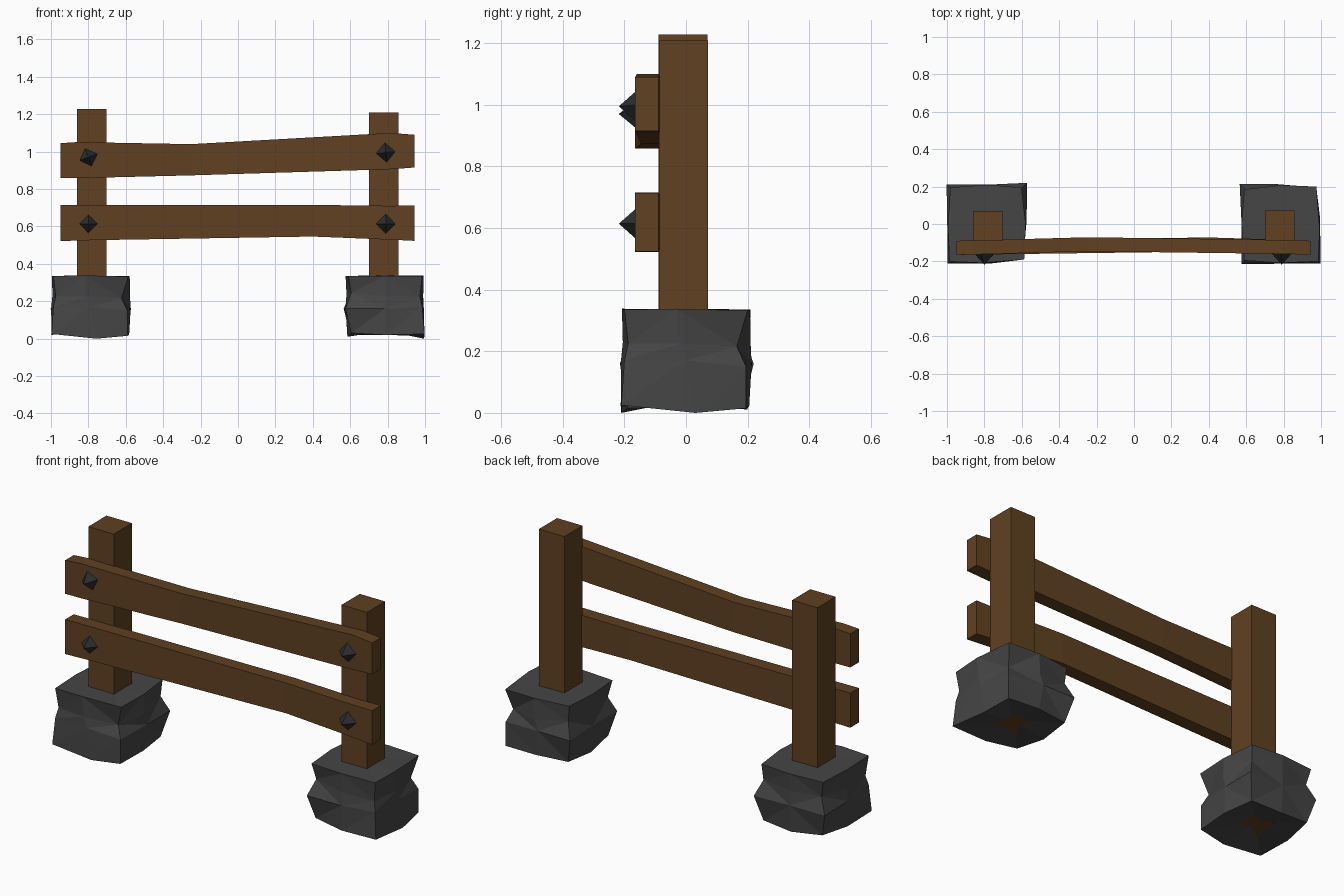
import bpy, bmesh, math
from mathutils import Matrix

if "Cube" in bpy.data.objects:
    bpy.data.objects.remove(bpy.data.objects["Cube"])


def material(name, rgb):
    m = bpy.data.materials.new(name)
    m.diffuse_color = (*rgb, 1)
    m.use_nodes = True
    m.node_tree.nodes["Principled BSDF"].inputs["Base Color"].default_value = m.diffuse_color
    return m


WOOD = material("wood", (0.115, 0.052, 0.015))
STONE = material("stone", (0.06, 0.06, 0.06))
IRON = material("iron", (0.024, 0.025, 0.027))


def finish(name, bm, mat):
    bmesh.ops.recalc_face_normals(bm, faces=bm.faces[:])
    me = bpy.data.meshes.new(name)
    bm.to_mesh(me)
    bm.free()
    me.materials.append(mat)
    ob = bpy.data.objects.new(name, me)
    bpy.context.collection.objects.link(ob)
    return ob


def loft(bm, rings):
    """Skin a list of closed rings and return the rings of vertices."""
    vs = [[bm.verts.new(p) for p in r] for r in rings]
    n = len(vs[0])
    for a, b in zip(vs, vs[1:]):
        for i in range(n):
            j = (i + 1) % n
            bm.faces.new((a[i], a[j], b[j], b[i]))
    return vs


# Posts
def post(name, x0, x1, y0, y1, top):
    bm = bmesh.new()
    vs = loft(bm, [[(x0, y0, z), (x1, y0, z), (x1, y1, z), (x0, y1, z)]
                   for z in (0.035, top)])
    for r in vs:
        bm.faces.new(r)
    finish(name, bm, WOOD)


post("left_post", -0.86, -0.703, -0.09, 0.07, 1.228)
post("right_post", 0.70, 0.857, -0.088, 0.072, 1.208)


# Rails: stations of (x, front y, bottom z, top z)
def rail(name, stations):
    bm = bmesh.new()
    vs = loft(bm, [[(x, y, lo), (x, y + 0.075, lo), (x, y + 0.075, hi), (x, y, hi)]
                   for x, y, lo, hi in stations])
    bm.faces.new(vs[0])
    bm.faces.new(vs[-1])
    finish(name, bm, WOOD)


rail("upper_rail", [(-0.95, -0.165, 0.858, 1.045), (-0.86, -0.163, 0.858, 1.051),
                    (-0.25, -0.146, 0.873, 1.04), (0.82, -0.16, 0.906, 1.10),
                    (0.943, -0.165, 0.915, 1.09)])
rail("lower_rail", [(-0.95, -0.165, 0.522, 0.715), (-0.8, -0.163, 0.526, 0.715),
                    (0.4, -0.147, 0.546, 0.715), (0.82, -0.16, 0.529, 0.71),
                    (0.943, -0.165, 0.523, 0.713)])

# Pointed iron studs
for name, x, z, turn in (("upper_left_stud", -0.80, 0.97, 20),
                         ("upper_right_stud", 0.79, 0.995, 5),
                         ("lower_left_stud", -0.80, 0.614, 0),
                         ("lower_right_stud", 0.79, 0.614, 0)):
    bm = bmesh.new()
    bmesh.ops.create_cone(bm, cap_ends=True, segments=4, radius1=0.053, radius2=0,
                          depth=0.06,
                          matrix=Matrix.Translation((x, -0.188, z))
                          @ Matrix.Rotation(math.radians(90), 4, 'X')
                          @ Matrix.Rotation(math.radians(turn), 4, 'Z'))
    finish(name, bm, IRON)

# Stone footings: eight-point rings with a notched neck below the rim
BOTTOM = [(-.21, -.212, .025), (.03, -.21, 0), (.195, -.19, .015), (.205, 0, .02),
          (.18, .185, .02), (0, .20, .01), (-.18, .18, .03), (-.21, 0, .02)]
BULGE = [(-.20, -.20, .17), (0, -.208, .17), (.195, -.19, .15), (.213, .02, .16),
         (.215, .22, .16), (0, .21, .16), (-.215, .21, .16), (-.212, 0, .16)]
NECK = [(-.188, -.188, .225), (-.02, -.205, .225), (.165, -.165, .215), (.21, 0, .22),
        (.18, .185, .245), (0, .205, .24), (-.175, .18, .245), (-.205, 0, .23)]
RIM = [(-.20, -.20, .335), (-.03, -.208, .338), (.20, -.19, .332), (.208, 0, .335),
       (.185, .195, .335), (0, .21, .336), (-.195, .195, .335), (-.208, 0, .336)]


def footing(name, x, turn):
    bm = bmesh.new()
    vs = loft(bm, [BOTTOM, BULGE, NECK, RIM])
    for ring, z in ((vs[0], 0.042), (vs[-1], 0.337)):
        mid = bm.verts.new((0, 0, z))
        for i in range(8):
            bm.faces.new((ring[i], ring[(i + 1) % 8], mid))
    bmesh.ops.triangulate(bm, faces=bm.faces[:])
    bm.transform(Matrix.Translation((x, 0, 0))
                 @ Matrix.Rotation(math.radians(turn), 4, 'Z'))
    finish(name, bm, STONE)


footing("left_footing", -0.787, 0)
footing("right_footing", 0.785, 90)
